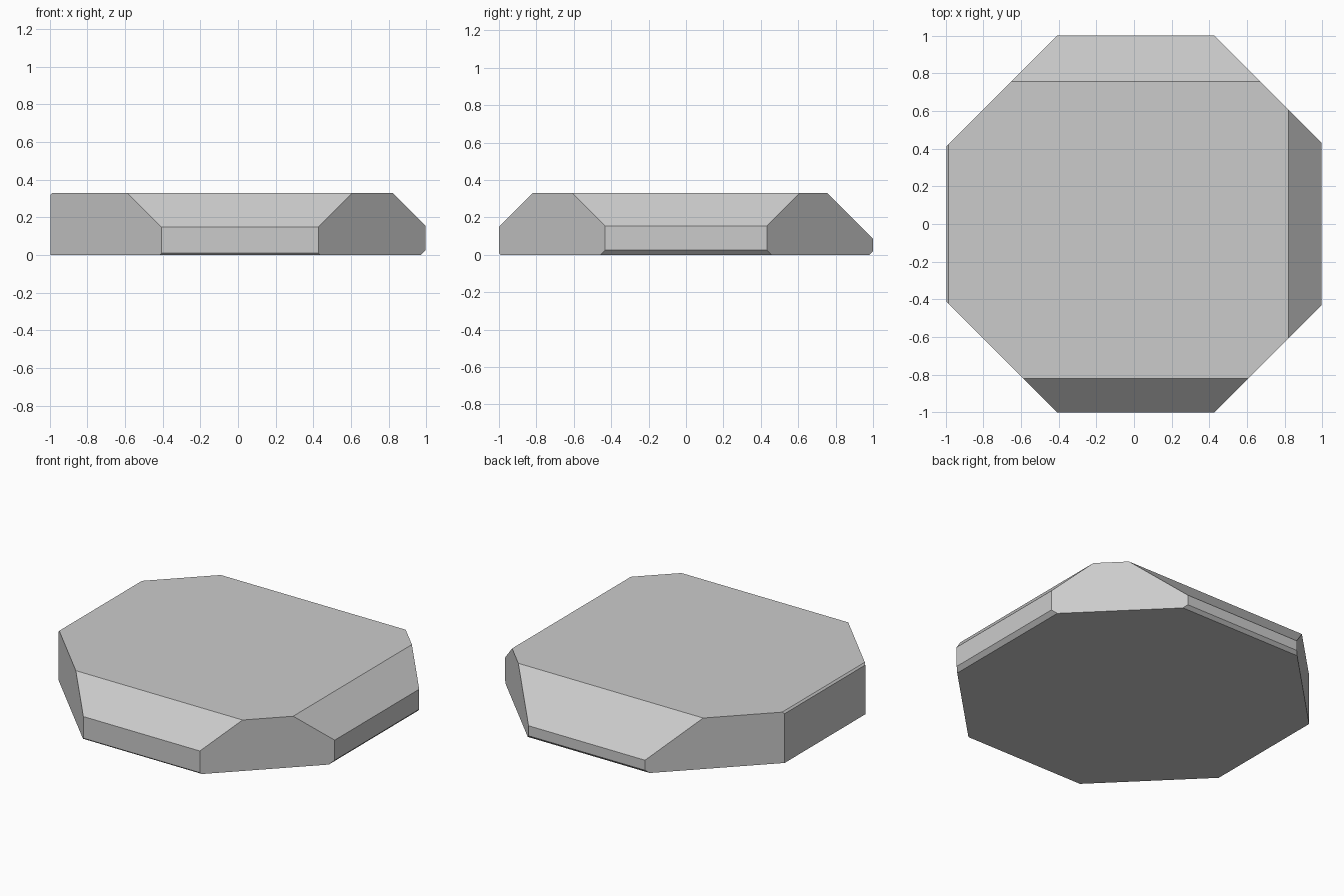
import bpy, bmesh
from mathutils import Vector, Matrix

if "Cube" in bpy.data.objects:
    bpy.data.objects.remove(bpy.data.objects["Cube"])

HALF_X, HALF_Y, HEIGHT = 0.995, 1.0, 0.33

# Starting block
bm = bmesh.new()
bmesh.ops.create_cube(bm, size=1, matrix=Matrix.Translation((0, 0, HEIGHT / 2))
                      @ Matrix.Diagonal((2 * HALF_X, 2 * HALF_Y, HEIGHT, 1)))


def cut(direction, offset):
    """Slice off everything where direction . point > offset and cap the cut."""
    n = Vector(direction)
    geom = bm.verts[:] + bm.edges[:] + bm.faces[:]
    res = bmesh.ops.bisect_plane(bm, geom=geom, dist=1e-6, plane_co=n * (offset / n.length_squared),
                                 plane_no=n, clear_outer=True)
    rim = [e for e in res["geom_cut"] if isinstance(e, bmesh.types.BMEdge)]
    bmesh.ops.contextual_create(bm, geom=rim)


# Vertical corner cuts that make the octagonal outline
for sy in (-1, 1):
    cut((1, sy, 0), 1.427)
    cut((-1, sy, 0), 1.407)

# Top chamfers: front, right, back, left
cut((0, -1, 1), 1.15)
cut((1, 0, 1), 1.15)
cut((0, 1, 1), 1.085)
cut((-1, 0, 1), 1.314)

# Small bottom chamfers: front, right, back
cut((0, -1, -1), 0.99)
cut((1, 0, -1), 0.97)
cut((0, 1, -1), 0.98)

bmesh.ops.recalc_face_normals(bm, faces=bm.faces[:])
mesh = bpy.data.meshes.new("faceted_slab")
bm.to_mesh(mesh)
bm.free()
slab = bpy.data.objects.new("faceted_slab", mesh)
bpy.context.collection.objects.link(slab)
